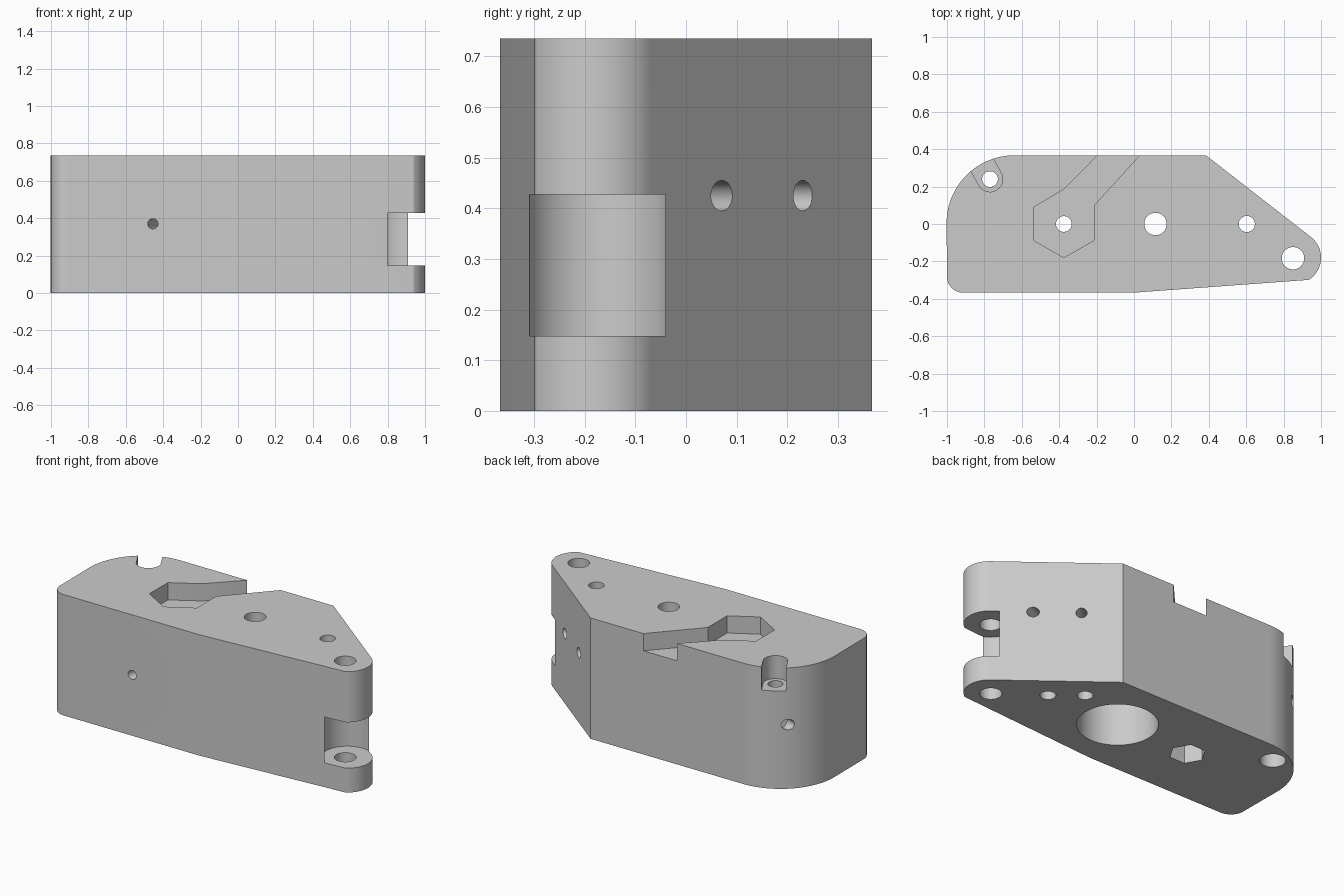
import bpy, bmesh, math
from mathutils import Vector, Matrix

if "Cube" in bpy.data.objects:
    bpy.data.objects.remove(bpy.data.objects["Cube"])

H, HALF = 0.735, 0.367       # body height, half depth
scene = bpy.context.scene


def arc(cx, cy, r, a0, a1, n):
    """Points of an arc, angles in degrees."""
    return [(cx + r * math.cos(math.radians(a0 + (a1 - a0) * i / n)),
             cy + r * math.sin(math.radians(a0 + (a1 - a0) * i / n))) for i in range(n + 1)]


def circle(cx, cy, r, n=48):
    return arc(cx, cy, r, 0, 360, n)[:-1]


def prism(name, pts, z0, z1):
    """Outline extruded between two heights."""
    bm = bmesh.new()
    face = bm.faces.new([bm.verts.new((x, y, z0)) for x, y in pts])
    new = bmesh.ops.extrude_face_region(bm, geom=[face])["geom"]
    bmesh.ops.translate(bm, vec=(0, 0, z1 - z0),
                        verts=[v for v in new if isinstance(v, bmesh.types.BMVert)])
    bmesh.ops.recalc_face_normals(bm, faces=bm.faces)
    mesh = bpy.data.meshes.new(name)
    bm.to_mesh(mesh)
    bm.free()
    obj = bpy.data.objects.new(name, mesh)
    scene.collection.objects.link(obj)
    return obj


def drill(name, p0, p1, r):
    """Round cutter from p0 to p1, started a little outside p0."""
    p0, p1 = Vector(p0), Vector(p1)
    d = (p1 - p0).normalized()
    p0 = p0 - d * 0.08
    obj = prism(name, circle(0, 0, r, 32), 0, (p1 - p0).length)
    obj.data.transform(Matrix.Translation(p0) @ d.to_track_quat('Z', 'Y').to_matrix().to_4x4())
    return obj


# Body outline: rounded left corners, tapered nose with a round tip
outline = (arc(-0.915, -HALF + 0.085, 0.085, 180, 270, 12)
           + [(0.0, -HALF)]
           + arc(0.86, -0.18, 0.14, -58, 52, 28)
           + [(0.385, HALF)]
           + arc(-0.64, 0.005, 0.362, 90, 180, 36))
body = prism("body", outline, 0, H)

LO, HI = -0.1, H + 0.1
cutters = []

# Vertical through holes
for x, y, r in [(-0.375, 0, 0.042), (0.115, 0, 0.06), (0.603, 0, 0.043),
                (0.85, -0.183, 0.06), (-0.77, 0.24, 0.042)]:
    cutters.append(prism("through_hole", circle(x, y, r), LO, HI))

# Recesses from below: large bore, screw bore, blind wire hole, nut pocket
for x, y, r, top, n in [(0.115, 0, 0.219, 0.55, 96), (-0.77, 0.24, 0.07, 0.45, 48),
                        (0.45, 0.127, 0.043, 0.455, 48), (-0.375, 0, 0.1, 0.4, 6)]:
    cutters.append(prism("bottom_recess", circle(x, y, r, n), LO, top))

# Hexagonal top pocket with its slanted channel to the back
cutters.append(prism("hex_channel", [
    (-0.375, -0.18), (-0.215, -0.088), (-0.215, 0.098), (0.03, HALF), (0.122, 0.467),
    (-0.098, 0.467), (-0.195, HALF), (-0.372, 0.187), (-0.535, 0.09), (-0.535, -0.088)],
    H - 0.105, HI))

# U-shaped notch at the rounded back corner
ax = Vector((-0.484, 0.875))
end = Vector((-0.77, 0.24)) + ax * 0.3
side = Vector((0.875, 0.484)) * 0.068
ang = math.degrees(math.atan2(ax.y, ax.x))
cutters.append(prism("corner_notch",
                     arc(-0.77, 0.24, 0.068, ang + 90, ang + 270, 24)
                     + [tuple(end + side), tuple(end - side)], H - 0.14, HI))

# Round-walled hinge gap in the nose
cutters.append(prism("hinge_gap", circle(0.86, -0.177, 0.145, 72), 0.148, 0.427))

# Cross-drilled wire holes
cutters += [
    drill("nose_wire_hole", (0.765, 0.07, 0.425), (0.603, 0, 0.425), 0.03),
    drill("slope_wire_hole", (0.56, 0.23, 0.425), (0.455, 0.127, 0.425), 0.03),
    drill("corner_wire_hole", (-0.88, 0.276, 0.39), (-0.77, 0.24, 0.39), 0.032),
    drill("front_wire_hole", (-0.455, -HALF, 0.37), (-0.375, 0, 0.37), 0.027),
]

# Apply the cuts
bpy.context.view_layer.objects.active = body
for c in cutters:
    c.hide_render = True
    mod = body.modifiers.new("cut", 'BOOLEAN')
    mod.operation, mod.solver, mod.object = 'DIFFERENCE', 'EXACT', c
    bpy.ops.object.modifier_apply(modifier=mod.name)
    bpy.data.objects.remove(c, do_unlink=True)

# Colour and shading
grey = bpy.data.materials.new("light grey")
grey.diffuse_color = (0.6, 0.6, 0.6, 1)
grey.use_nodes = True
grey.node_tree.nodes["Principled BSDF"].inputs["Base Color"].default_value = grey.diffuse_color
body.data.materials.clear()
body.data.materials.append(grey)
for o in scene.objects:
    o.select_set(o == body)
bpy.ops.object.shade_smooth_by_angle(angle=math.radians(30))
wn = body.modifiers.new("flat_faces", 'WEIGHTED_NORMAL')
wn.keep_sharp = True
